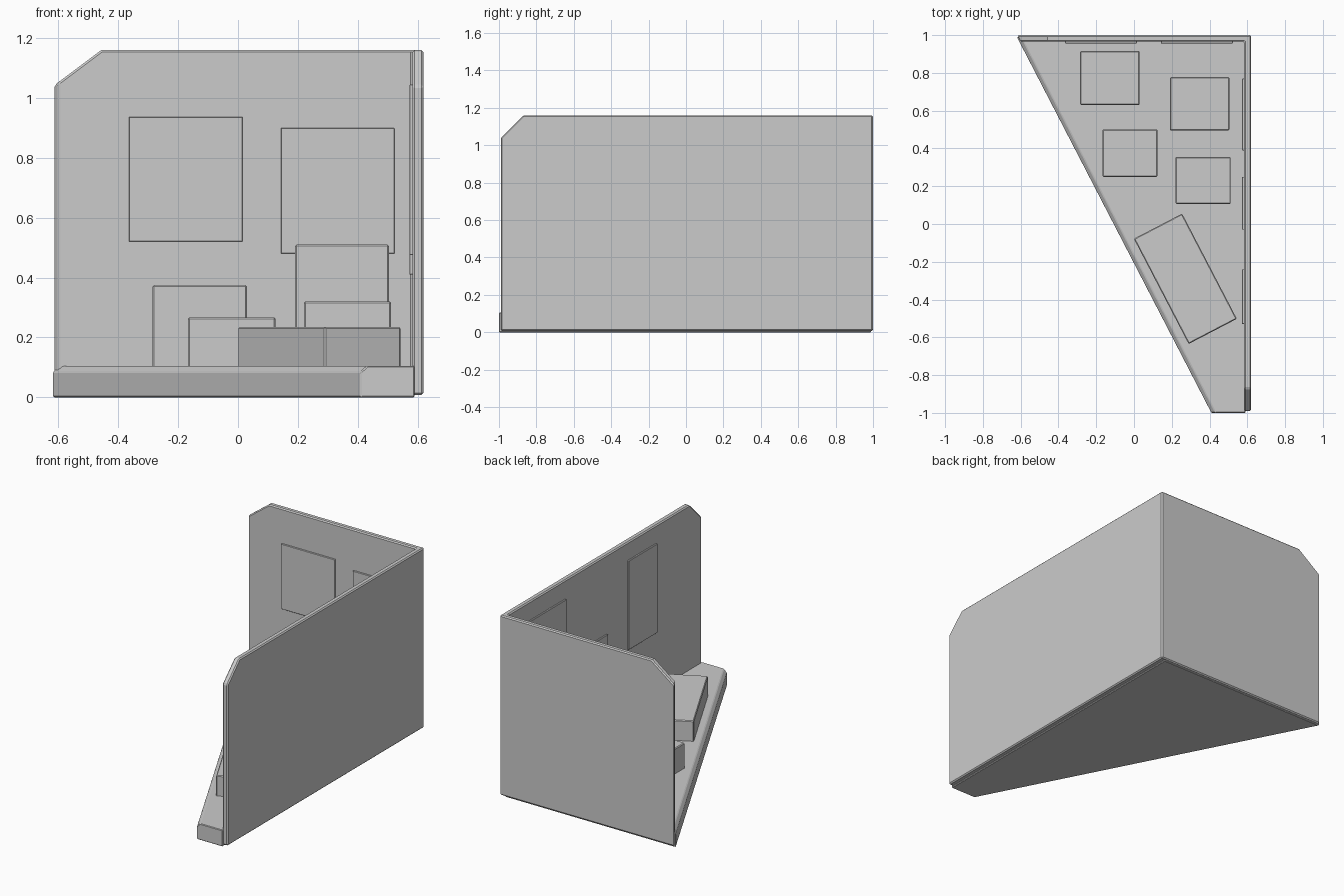
import bpy, bmesh, math
from mathutils import Vector

if "Cube" in bpy.data.objects:
    bpy.data.objects.remove(bpy.data.objects["Cube"])


def prism(name, profile, z0, z1):
    """Extruded outline, returned as an open bmesh."""
    bm = bmesh.new()
    base = bm.faces.new([bm.verts.new((x, y, z0)) for x, y in profile])
    ret = bmesh.ops.extrude_face_region(bm, geom=[base])
    top = [v for v in ret["geom"] if isinstance(v, bmesh.types.BMVert)]
    bmesh.ops.translate(bm, verts=top, vec=(0, 0, z1 - z0))
    bmesh.ops.recalc_face_normals(bm, faces=bm.faces[:])
    return bm


def finish(name, bm, bevel):
    bmesh.ops.recalc_face_normals(bm, faces=bm.faces[:])
    me = bpy.data.meshes.new(name)
    bm.to_mesh(me)
    bm.free()
    ob = bpy.data.objects.new(name, me)
    bpy.context.collection.objects.link(ob)
    if bevel:
        mod = ob.modifiers.new("edge", "BEVEL")
        mod.width = bevel
        mod.segments = 1
        mod.limit_method = "ANGLE"
        mod.angle_limit = math.radians(40)
    return ob


def box(name, lo, hi, bevel=0.005):
    outline = [(lo[0], lo[1]), (hi[0], lo[1]), (hi[0], hi[1]), (lo[0], hi[1])]
    return finish(name, prism(name, outline, lo[2], hi[2]), bevel)


# Floor slab: wedge outline with a wide bevel along the diagonal top edge
bm = prism("floor", [(-0.62, 0.99), (0.41, -1.0), (0.59, -1.0), (0.605, 0.99)][:2]
           + [(0.59, -1.0), (0.59, 0.99)], 0.0, 0.105)
diagonal = [e for e in bm.edges
            if all(v.co.z > 0.1 for v in e.verts)
            and abs(e.verts[0].co.x - e.verts[1].co.x) > 0.5
            and abs(e.verts[0].co.y - e.verts[1].co.y) > 0.5]
bmesh.ops.bevel(bm, geom=diagonal, offset=0.02, segments=1, affect="EDGES")
finish("floor", bm, 0.004)

# Corner walls: one L-shaped prism, with both free top corners clipped
bm = prism("walls", [(-0.617, 1.0), (-0.6, 0.965), (0.583, 0.965),
                     (0.583, -0.99), (0.62, -0.99), (0.62, 1.0)], 0.008, 1.16)
for point, normal in [((-0.617, 0, 1.04), (-0.12, 0, 0.16)),
                      ((0, -0.99, 1.04), (0, -0.12, 0.12))]:
    geom = bm.verts[:] + bm.edges[:] + bm.faces[:]
    bmesh.ops.bisect_plane(bm, geom=geom, plane_co=point,
                           plane_no=Vector(normal), clear_outer=True)
    bmesh.ops.holes_fill(bm, edges=[e for e in bm.edges if e.is_boundary])
finish("walls", bm, 0.007)

# Panels on the back wall: x and z ranges
for i, (x0, x1, z0, z1) in enumerate([(-0.365, 0.015, 0.52, 0.937),
                                      (0.143, 0.523, 0.48, 0.90)]):
    box(f"back_panel_{i + 1}", (x0, 0.956, z0), (x1, 0.97, z1), 0.002)

# Panels on the right wall: y and z ranges
for i, (y0, y1, z0, z1) in enumerate([(0.39, 0.77, 0.625, 1.04),
                                      (-0.03, 0.25, 0.41, 0.655),
                                      (-0.53, -0.24, 0.475, 1.045)]):
    box(f"right_panel_{i + 1}", (0.573, y0, z0), (0.59, y1, z1), 0.002)

# Display blocks on the floor: x, y ranges and top height
for i, (x0, x1, y0, y1, top) in enumerate([(-0.285, 0.03, 0.63, 0.915, 0.375),
                                           (0.19, 0.505, 0.495, 0.777, 0.51),
                                           (-0.167, 0.125, 0.25, 0.50, 0.267),
                                           (0.22, 0.512, 0.107, 0.355, 0.32)]):
    box(f"block_{i + 1}", (x0, y0, 0.1), (x1, y1, top))

# Low turned bench parallel to the diagonal edge
bench = box("bench", (-0.144, -0.314, 0.1), (0.144, 0.314, 0.235))
bench.location = (0.272, -0.29, 0)
bench.rotation_euler.z = math.radians(27.5)
